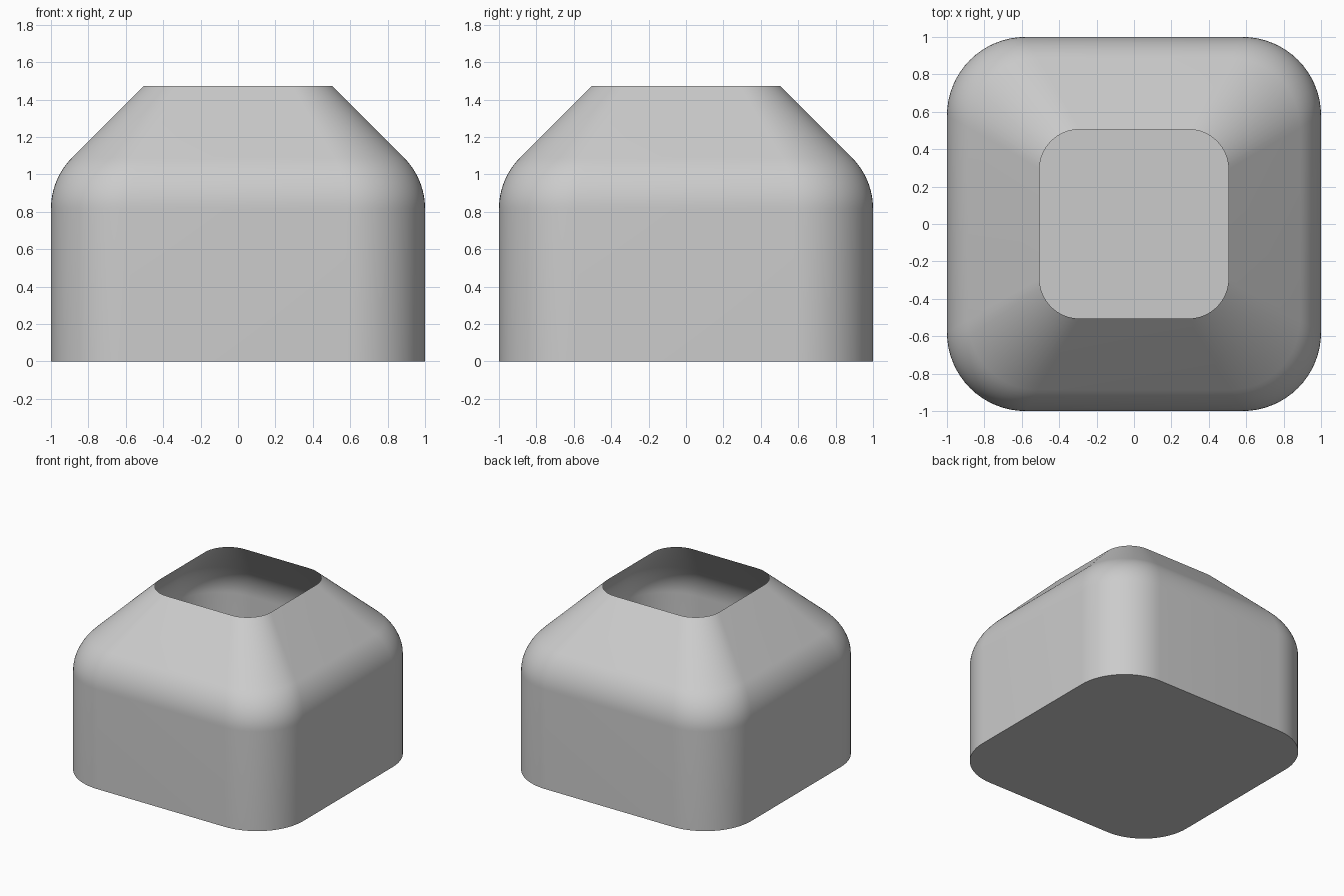
import bpy, bmesh, math

if "Cube" in bpy.data.objects:
    bpy.data.objects.remove(bpy.data.objects["Cube"])

CORNER = 0.42      # corner radius of the unit half-width section
STEPS = 16         # segments per rounded corner


def section(s, z):
    """Rounded square ring of half-width s at height z."""
    pts = []
    c = 1 - CORNER
    for k, (sx, sy) in enumerate([(1, 1), (-1, 1), (-1, -1), (1, -1)]):
        for i in range(STEPS + 1):
            a = math.radians(90 * k + 90 * i / STEPS)
            pts.append((s * (sx * c + CORNER * math.cos(a)),
                        s * (sy * c + CORNER * math.sin(a)), z))
    return pts


def make_object(name, bm):
    mesh = bpy.data.meshes.new(name)
    bm.to_mesh(mesh)
    bm.free()
    ob = bpy.data.objects.new(name, mesh)
    bpy.context.collection.objects.link(ob)
    return ob


# Wall profile: straight side, filleted shoulder, 45 degree slope to the open rim
R, z0 = 0.386, 0.817
profile = [(1.0, 0.0)]
for i in range(13):
    a = math.radians(45 * i / 12)
    profile.append((1 - R + R * math.cos(a), z0 + R * math.sin(a)))
profile.append((0.505, 1.473))

# Open single-skin vessel with a flat floor
bm = bmesh.new()
rings = [[bm.verts.new(p) for p in section(s, z)] for s, z in profile]
for lo, hi in zip(rings, rings[1:]):
    n = len(lo)
    for i in range(n):
        j = (i + 1) % n
        bm.faces.new((lo[i], lo[j], hi[j], hi[i]))
bm.faces.new(list(reversed(rings[0])))
vessel = make_object("vessel_shell", bm)
bpy.context.view_layer.objects.active = vessel
vessel.select_set(True)
bpy.ops.object.shade_smooth_by_angle(angle=math.radians(40))

# Hairline seam in the floor
bm = bmesh.new()
bmesh.ops.create_cube(bm, size=1)
for v in bm.verts:
    v.co = (v.co.x * 0.16, 0.32 + v.co.y * 0.004, v.co.z * 0.002 + 0.001)
make_object("floor_seam", bm)
